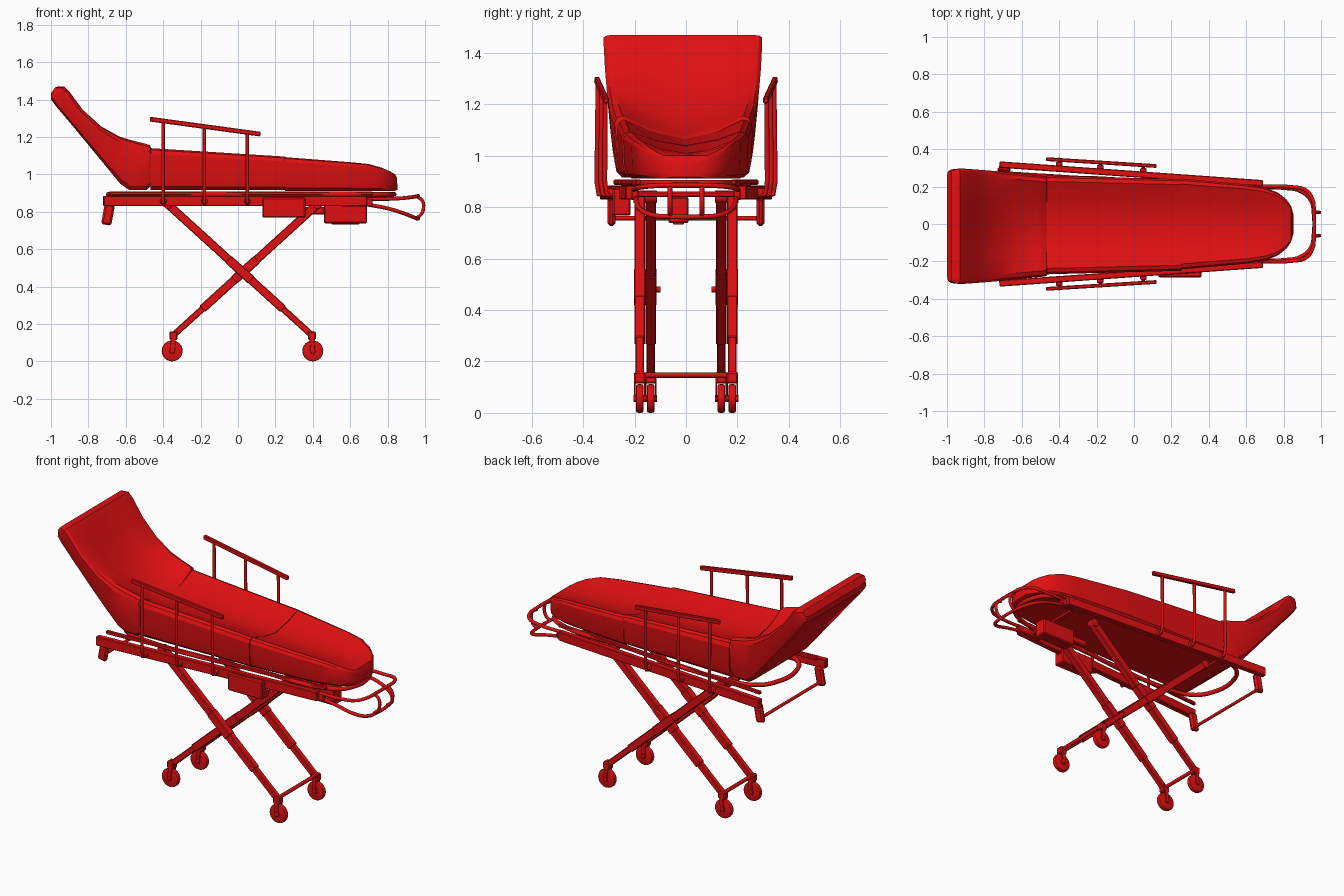
import bpy, bmesh, math
from mathutils import Vector

cube = bpy.data.objects.get("Cube")
if cube:
    bpy.data.objects.remove(cube)

red = bpy.data.materials.new("red")
red.use_nodes = True
colour = (0.75, 0.005, 0.006, 1)
red.diffuse_color = colour
red.node_tree.nodes["Principled BSDF"].inputs["Base Color"].default_value = colour


def finish(ob, name, angle=35):
    ob.name = name
    ob.data.materials.clear()
    ob.data.materials.append(red)
    bpy.ops.object.select_all(action='DESELECT')
    ob.select_set(True)
    bpy.context.view_layer.objects.active = ob
    bpy.ops.object.shade_smooth_by_angle(angle=math.radians(angle))
    return ob


def from_bmesh(name, bm, angle=35):
    bmesh.ops.recalc_face_normals(bm, faces=bm.faces)
    me = bpy.data.meshes.new(name)
    bm.to_mesh(me)
    bm.free()
    ob = bpy.data.objects.new(name, me)
    bpy.context.collection.objects.link(ob)
    return finish(ob, name, angle)


def bar(name, a, b, wide, tall, bevel=0.004):
    """Box beam running from a to b."""
    a, b = Vector(a), Vector(b)
    bm = bmesh.new()
    bmesh.ops.create_cube(bm, size=1)
    bmesh.ops.scale(bm, vec=((b - a).length, wide, tall), verts=bm.verts)
    bmesh.ops.bevel(bm, geom=bm.edges[:], offset=bevel, segments=1, affect='EDGES')
    quat = (b - a).to_track_quat('X', 'Z')
    for v in bm.verts:
        v.co = quat @ v.co + (a + b) / 2
    return from_bmesh(name, bm, 25)


def box(name, lo, hi, bevel=0.006):
    y, z = (lo[1] + hi[1]) / 2, (lo[2] + hi[2]) / 2
    return bar(name, (lo[0], y, z), (hi[0], y, z), hi[1] - lo[1], hi[2] - lo[2], bevel)


def tube(name, points, radius, smooth=False, cyclic=False):
    cu = bpy.data.curves.new(name, 'CURVE')
    cu.dimensions = '3D'
    cu.bevel_depth, cu.bevel_resolution = radius, 2
    cu.use_fill_caps, cu.resolution_u = True, 6
    sp = cu.splines.new('BEZIER')
    sp.bezier_points.add(len(points) - 1)
    for bp, p in zip(sp.bezier_points, points):
        bp.co = p
        bp.handle_left_type = bp.handle_right_type = 'AUTO' if smooth else 'VECTOR'
    sp.use_cyclic_u = cyclic
    ob = bpy.data.objects.new(name, cu)
    bpy.context.collection.objects.link(ob)
    bpy.ops.object.select_all(action='DESELECT')
    ob.select_set(True)
    bpy.context.view_layer.objects.active = ob
    bpy.ops.object.convert(target='MESH')
    return finish(bpy.context.object, name, 50)


def disc(name, centre, radius, width, bevel):
    """Wheel-like cylinder with its axle along y."""
    bm = bmesh.new()
    bmesh.ops.create_cone(bm, cap_ends=True, segments=24, radius1=radius, radius2=radius, depth=width)
    rims = [e for e in bm.edges if abs(e.verts[0].co.z - e.verts[1].co.z) < 1e-5]
    bmesh.ops.bevel(bm, geom=rims, offset=bevel, segments=2, affect='EDGES', profile=0.5)
    for v in bm.verts:
        v.co = Vector((v.co.x, v.co.z, v.co.y)) + Vector(centre)
    return from_bmesh(name, bm, 40)


# Cushion cross-section: (width fraction, height fraction, share of the centre dip)
HALF = [(0.5, 1, 0.6), (0.88, 1, 0), (0.96, 0.96, 0), (1, 0.86, 0),
        (0.985, 0.3, 0), (0.95, 0.09, 0), (0.87, 0, 0)]
RING = ([(0, 1, 1)] + HALF + [(0, 0, 0)] + [(-u, v, d) for u, v, d in reversed(HALF)])


def cushion(name, stations, shift=0):
    """Loft of stations: bottom x, bottom z, top x, top z, half width, centre dip."""
    bm = bmesh.new()
    rings = []
    for xb, zb, xt, zt, w, dip in stations:
        low, high = Vector((xb, shift, zb)), Vector((xt, shift, zt))
        up = (high - low).normalized()
        rings.append([bm.verts.new(low.lerp(high, v) - up * dip * d + Vector((0, u * w, 0)))
                      for u, v, d in RING])
    n = len(RING)
    for r, s in zip(rings, rings[1:]):
        for i in range(n):
            j = (i + 1) % n
            bm.faces.new((r[i], r[j], s[j], s[i]))
    bm.faces.new(rings[0])
    bm.faces.new(rings[-1])
    return from_bmesh(name, bm, 28)


# Cushions
cushion("backrest_cushion", [
    (-1.0, 1.435, -0.975, 1.468, 0.295, 0),
    (-1.0, 1.40, -0.93, 1.47, 0.308, 0),
    (-0.97, 1.36, -0.90, 1.44, 0.308, 0.005),
    (-0.9, 1.278, -0.83, 1.345, 0.303, 0.015),
    (-0.8, 1.157, -0.73, 1.255, 0.295, 0.035),
    (-0.7, 1.035, -0.63, 1.20, 0.285, 0.06),
    (-0.63, 0.95, -0.55, 1.177, 0.277, 0.08),
    (-0.58, 0.915, -0.5, 1.165, 0.272, 0.088),
    (-0.49, 0.915, -0.47, 1.155, 0.268, 0.09),
    (-0.468, 0.935, -0.465, 1.14, 0.262, 0.08)], -0.012)
cushion("middle_cushion", [
    (-0.468, 0.915, -0.468, 1.14, 0.264, 0.075),
    (0.25, 0.915, 0.25, 1.095, 0.245, 0.055)], -0.005)
cushion("foot_cushion", [
    (0.25, 0.912, 0.25, 1.092, 0.243, 0.055),
    (0.6, 0.912, 0.6, 1.065, 0.212, 0.05),
    (0.7, 0.912, 0.7, 1.055, 0.195, 0.045),
    (0.77, 0.912, 0.77, 1.035, 0.168, 0.025),
    (0.815, 0.912, 0.815, 1.015, 0.132, 0.01),
    (0.84, 0.912, 0.84, 1.0, 0.095, 0),
    (0.853, 0.918, 0.85, 0.98, 0.055, 0)])

# Tube loop carrying the cushions
side = [(0.81, 0.1), (0.74, 0.16), (0.3, 0.2), (-0.45, 0.235), (-0.6, 0.2), (-0.675, 0.1)]
loop = [(x, y, 0.893) for x, y in side] + [(x, -y, 0.893) for x, y in reversed(side)]
tube("platform_loop", loop, 0.013, smooth=True, cyclic=True)


def rail_y(x):
    return 0.318 - 0.071 * (x + 0.72)


for s, tag in ((-1, "right"), (1, "left")):
    # Main beam with a thin ledge on top
    bar("main_beam_" + tag, (-0.72, s * rail_y(-0.72), 0.857), (0.69, s * rail_y(0.69), 0.857), 0.034, 0.055)
    bar("ledge_" + tag, (-0.69, s * 0.272, 0.897), (0.72, s * 0.185, 0.897), 0.02, 0.02)

    # Head end bracket
    bar("head_bracket_" + tag, (-0.685, s * 0.29, 0.84), (-0.705, s * 0.29, 0.73), 0.03, 0.055, 0.01)

    # Side guard: leaning posts and sloping top bar
    for i, x in enumerate((-0.4, -0.18, 0.05)):
        t = (x + 0.47) / 0.59
        top = (x, s * (0.347 - 0.037 * t), 1.295 - 0.08 * t)
        y = rail_y(x)
        tube(f"guard_post_{tag}_{i}", [(x, s * y, 0.84), (x, s * (y + 0.045), 0.85),
                                       (x, s * (y + 0.052), 0.9), top], 0.009)
        disc(f"post_clamp_{tag}_{i}", (x, s * (y + 0.02), 0.855), 0.017, 0.03, 0.004)
    bar("guard_top_" + tag, (-0.47, s * 0.347, 1.295), (0.12, s * 0.31, 1.215), 0.02, 0.025)

    # Foot handle joint and grip
    bar("handle_socket_" + tag, (0.55, s * 0.2, 0.85), (0.72, s * 0.198, 0.85), 0.028, 0.045)
    tube("handle_grip_" + tag, [(0.955, s * 0.062, 0.882), (0.985, s * 0.062, 0.86), (0.992, s * 0.062, 0.825),
                                (0.982, s * 0.062, 0.79), (0.955, s * 0.062, 0.766)], 0.009, smooth=True)

    # Crossing legs, with sleeve, sliding lower part, caster and wheel
    for end, y, x0, x1 in (("foot", 0.18, -0.375, 0.395), ("head", 0.137, 0.425, -0.345)):
        tag2 = f"{end}_{tag}"
        a, b = Vector((x0, s * y, 0.84)), Vector((x1, s * y, 0.14))
        bar("leg_sleeve_" + tag2, a, a.lerp(b, 0.8), 0.04, 0.045)
        bar("leg_collar_" + tag2, a.lerp(b, 0.42), a.lerp(b, 0.58), 0.045, 0.05)
        bar("leg_lower_" + tag2, a.lerp(b, 0.75), b, 0.032, 0.034)
        disc("leg_pivot_" + tag2, a, 0.025, 0.048, 0.004)
        wx = 0.4 if end == "foot" else -0.352
        box("caster_head_" + tag2, (x1 - 0.022, s * y - 0.022, 0.115), (x1 + 0.022, s * y + 0.022, 0.16))
        for k in (-1, 1):
            bar(f"caster_fork_{tag2}_{k}", (x1, s * y + k * 0.019, 0.125), (wx, s * y + k * 0.019, 0.045), 0.006, 0.026, 0.002)
        disc("wheel_" + tag2, (wx, s * y, 0.056), 0.056, 0.03, 0.009)
        disc("wheel_hub_" + tag2, (wx, s * y, 0.056), 0.014, 0.05, 0.003)

# Cross bars between the legs and at the head end
tube("foot_cross_bar", [(0.395, -0.18, 0.147), (0.395, 0.18, 0.147)], 0.011)
tube("head_cross_bar", [(-0.345, -0.137, 0.147), (-0.345, 0.137, 0.147)], 0.011)
tube("scissor_axle", [(0.024, -0.18, 0.48), (0.024, -0.1, 0.48)], 0.012)
tube("scissor_axle_left", [(0.024, 0.18, 0.48), (0.024, 0.1, 0.48)], 0.012)
tube("head_end_bar", [(-0.705, -0.29, 0.757), (-0.705, 0.29, 0.757)], 0.009)

# Foot handle loops
upper = [(0.68, 0.2, 0.868), (0.84, 0.198, 0.87), (0.92, 0.18, 0.877), (0.955, 0.13, 0.883), (0.962, 0.05, 0.885)]
lower = [(0.68, 0.195, 0.84), (0.8, 0.192, 0.818), (0.89, 0.175, 0.79), (0.945, 0.125, 0.768), (0.96, 0.05, 0.763)]
for name, pts in (("upper_handle_loop", upper), ("lower_handle_loop", lower)):
    tube(name, pts + [(x, -y, z) for x, y, z in reversed(pts)], 0.01, smooth=True)

# Equipment boxes under the frame
box("side_box", (0.13, -0.285, 0.768), (0.36, -0.215, 0.875))
box("centre_box", (0.46, -0.068, 0.738), (0.69, 0.01, 0.84))
box("centre_box_panel", (0.5, -0.05, 0.733), (0.65, -0.008, 0.741), 0.002)
box("box_link", (0.34, -0.05, 0.785), (0.48, -0.02, 0.825))
bar("box_cross_member", (0.6, -0.2, 0.85), (0.6, 0.2, 0.85), 0.03, 0.02)
